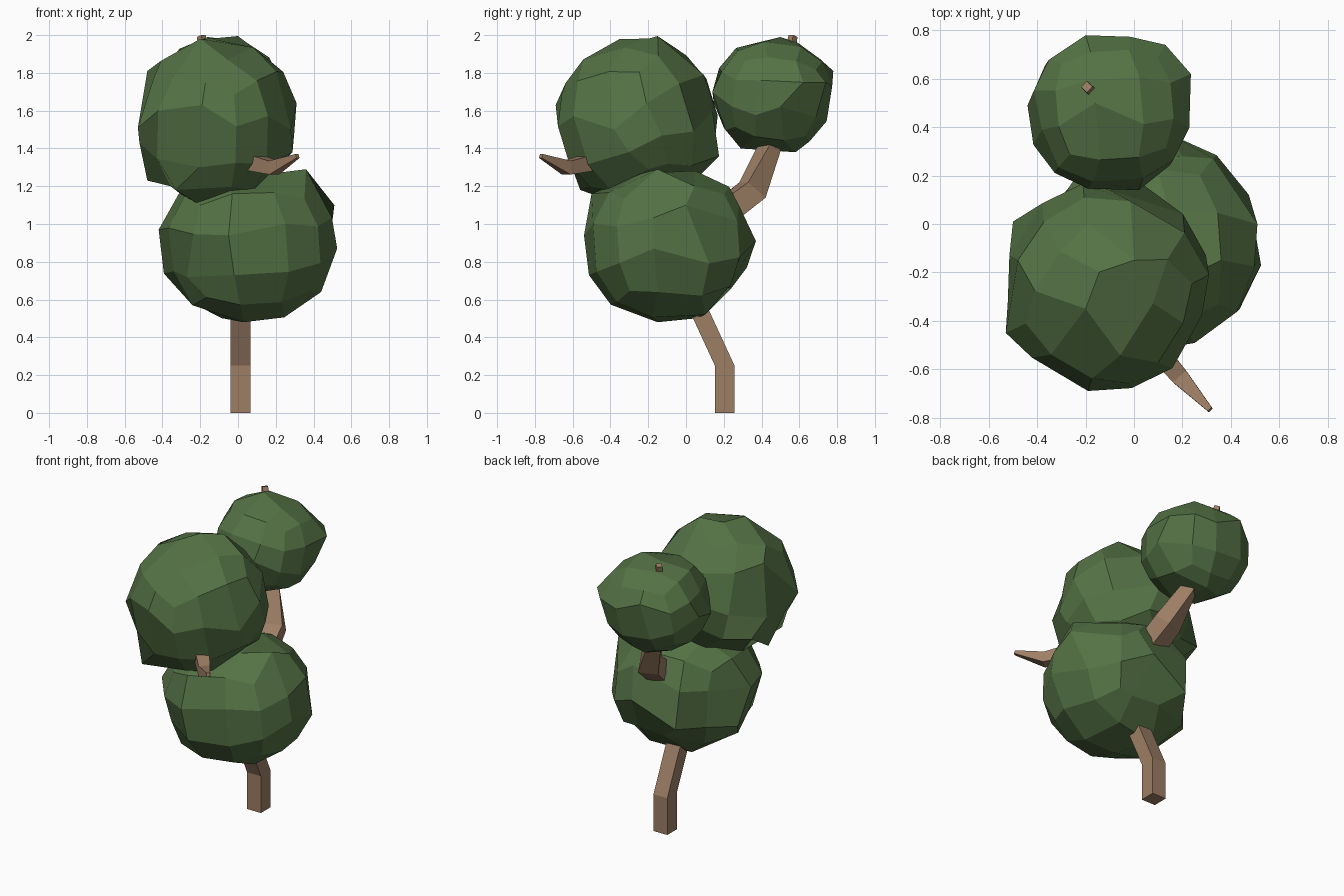
import bpy, bmesh
from mathutils import Vector, Euler
from math import radians

if "Cube" in bpy.data.objects:
    bpy.data.objects.remove(bpy.data.objects["Cube"])


def material(name, rgb):
    m = bpy.data.materials.new(name)
    m.diffuse_color = (*rgb, 1)
    m.use_nodes = True
    m.node_tree.nodes["Principled BSDF"].inputs["Base Color"].default_value = m.diffuse_color
    return m


leaf = material("leaf_green", (0.09, 0.17, 0.06))
bark = material("bark_brown", (0.34, 0.21, 0.13))


def finish(bm, name, mat):
    bmesh.ops.recalc_face_normals(bm, faces=bm.faces)
    me = bpy.data.meshes.new(name)
    bm.to_mesh(me)
    bm.free()
    me.materials.append(mat)
    ob = bpy.data.objects.new(name, me)
    bpy.context.collection.objects.link(ob)


def limb(name, pts, upright=False):
    """Square tapering sweep through (x, y, z, half width) points."""
    bm = bmesh.new()
    pos = [Vector(p[:3]) for p in pts]
    rings = []
    for i, p in enumerate(pts):
        a, b = pos[max(i - 1, 0)], pos[min(i + 1, len(pos) - 1)]
        d0, d1 = (pos[i] - a).normalized(), (b - pos[i]).normalized()
        t = Vector((0, 0, 1)) if upright else (d0 + d1).normalized()
        u = Vector((0, 1, 0)) if upright else t.cross(Vector((0, 0, 1))).normalized()
        v = t.cross(u)
        rings.append([bm.verts.new(pos[i] + (u * sx + v * sy) * p[3])
                      for sx, sy in ((1, 1), (-1, 1), (-1, -1), (1, -1))])
    for r, s in zip(rings, rings[1:]):
        for k in range(4):
            bm.faces.new((r[k], r[k - 1], s[k - 1], s[k]))
    bm.faces.new(rings[0])
    bm.faces.new(rings[-1])
    finish(bm, name, bark)


def clump(name, lo, hi, rot, bumps):
    """Cube sphere fitted to a box, with nearest corners pulled to the bumps."""
    bm = bmesh.new()
    bmesh.ops.create_cube(bm, size=2)
    bmesh.ops.subdivide_edges(bm, edges=bm.edges[:], cuts=2, use_grid_fill=True)
    turn = Euler([radians(a) for a in rot]).to_matrix()
    for v in bm.verts:
        v.co = turn @ v.co.normalized()
    lo, hi = Vector(lo), Vector(hi)
    mid, rad = (lo + hi) / 2, (hi - lo) / 2
    for i in range(3):
        top = max(v.co[i] for v in bm.verts)
        for v in bm.verts:
            v.co[i] = v.co[i] / top * rad[i] * 0.98
    free = list(bm.verts)
    for b in bumps:
        d = Vector(b) - mid
        v = max(free, key=lambda q: q.co.normalized().dot(d.normalized()))
        v.co = d
        free.remove(v)
    bmesh.ops.translate(bm, verts=bm.verts, vec=mid)
    finish(bm, name, leaf)


# Trunk and branches
limb("trunk", [(0.013, 0.205, 0, 0.052), (0.013, 0.205, 0.25, 0.052),
               (0.013, 0.085, 0.51, 0.052), (0.0, -0.05, 0.8, 0.052)], True)
limb("back_branch", [(0.06, 0.1, 0.98, 0.068), (0.025, 0.352, 1.18, 0.064),
                     (-0.06, 0.44, 1.4, 0.044), (-0.195, 0.567, 1.995, 0.017)])
limb("front_branch", [(-0.01, -0.4, 1.35, 0.05), (0.19, -0.632, 1.298, 0.036),
                      (0.315, -0.768, 1.36, 0.011)])

# Leaf clumps
clump("lower_leaves", (-0.42, -0.54, 0.48), (0.525, 0.37, 1.29), (3, -4, 8),
      [(0.36, -0.15, 1.29), (0.51, 0.0, 1.1), (0.525, -0.17, 0.87),
       (0.44, -0.15, 0.64), (0.03, -0.15, 0.48), (-0.42, -0.1, 0.97),
       (-0.22, -0.1, 0.57), (0.15, 0.37, 0.91), (0.2, 0.28, 1.1),
       (-0.03, -0.5, 1.16), (-0.05, -0.54, 0.94),
       (0.0, 0.24, 0.66), (0.2, 0.22, 0.66), (-0.26, 0.15, 0.75),
       (-0.27, 0.15, 1.0), (-0.34, -0.18, 0.75), (-0.27, -0.33, 0.72)])
clump("upper_leaves", (-0.53, -0.69, 1.10), (0.31, 0.18, 1.99), (14, 10, -30),
      [(-0.2, -0.35, 1.98), (0.0, -0.15, 1.995), (-0.48, -0.15, 1.81),
       (-0.53, -0.45, 1.51), (-0.5, 0.01, 1.36), (-0.48, -0.2, 1.23),
       (-0.2, -0.33, 1.10),
       (0.31, -0.21, 1.64), (0.28, -0.38, 1.5), (0.19, -0.2, 1.29),
       (0.02, 0.175, 1.36), (-0.1, 0.14, 1.6), (-0.19, -0.69, 1.63),
       (-0.33, -0.56, 1.18)])
clump("back_leaves", (-0.44, 0.14, 1.38), (0.235, 0.78, 1.99), (-8, 6, 4),
      [(-0.16, 0.5, 1.99), (-0.2, 0.78, 1.81), (0.13, 0.74, 1.75),
       (0.235, 0.62, 1.75), (0.23, 0.5, 1.62), (0.02, 0.14, 1.70),
       (-0.44, 0.49, 1.68), (-0.1, 0.58, 1.38), (-0.1, 0.29, 1.40),
       (-0.28, 0.2, 1.6), (-0.38, 0.39, 1.8)])
